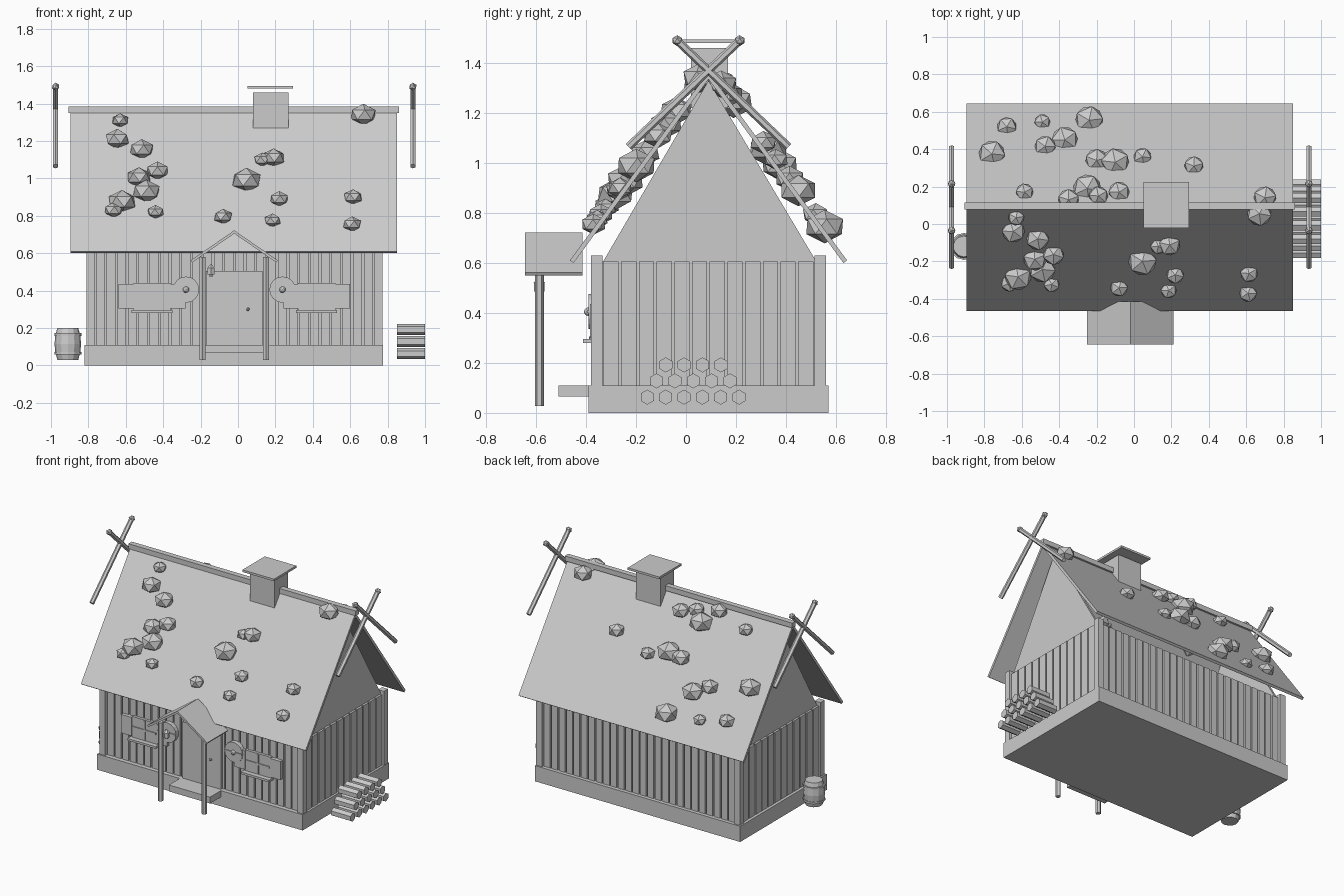
import bpy, bmesh, math, random
from mathutils import Vector, Matrix

if "Cube" in bpy.data.objects:
    bpy.data.objects.remove(bpy.data.objects["Cube"])

random.seed(4)
CX, CY = -0.02, 0.09          # centre lines of the house


def add(name, bm):
    bmesh.ops.recalc_face_normals(bm, faces=bm.faces[:])
    me = bpy.data.meshes.new(name)
    bm.to_mesh(me)
    bm.free()
    ob = bpy.data.objects.new(name, me)
    bpy.context.collection.objects.link(ob)
    return ob


def boxes(name, items):
    """Each item is (x0, x1, y0, y1, z0, z1)."""
    bm = bmesh.new()
    for x0, x1, y0, y1, z0, z1 in items:
        m = Matrix.Translation(((x0 + x1) / 2, (y0 + y1) / 2, (z0 + z1) / 2))
        bmesh.ops.create_cube(bm, size=1, matrix=m @ Matrix.Diagonal((x1 - x0, y1 - y0, z1 - z0, 1)))
    return add(name, bm)


def rod(bm, a, b, r, n=6, r2=None, spin=0.0):
    a, b = Vector(a), Vector(b)
    d = b - a
    m = Matrix.Translation((a + b) / 2) @ d.to_track_quat('Z', 'Y').to_matrix().to_4x4() @ Matrix.Rotation(spin, 4, 'Z')
    bmesh.ops.create_cone(bm, cap_ends=True, segments=n, radius1=r, radius2=r if r2 is None else r2,
                          depth=d.length, matrix=m)


def prism(name, profile, axis, lo, hi):
    """Extrude a 2D profile along x (profile = y,z) or y (profile = x,z)."""
    bm = bmesh.new()
    pt = (lambda p, t: (t, p[0], p[1])) if axis == 'x' else (lambda p, t: (p[0], t, p[1]))
    f = bm.faces.new([bm.verts.new(pt(p, lo)) for p in profile])
    ext = bmesh.ops.extrude_face_region(bm, geom=[f])
    shift = (hi - lo, 0, 0) if axis == 'x' else (0, hi - lo, 0)
    bmesh.ops.translate(bm, vec=shift, verts=[v for v in ext['geom'] if isinstance(v, bmesh.types.BMVert)])
    return add(name, bm)


# foundation, wall core and corner posts
boxes("foundation", [(-0.82, 0.775, -0.39, 0.57, 0, 0.11)])
boxes("wall_core", [(-0.785, 0.745, -0.345, 0.53, 0.1, 0.605)])
boxes("corner_posts", [(x, x + 0.045, y, y + 0.045, 0.11, 0.63) for x in (-0.81, 0.727) for y in (-0.38, 0.515)])

# vertical wall planks with narrow gaps
planks = []
n, w = 26, 1.49 / 26
for i in range(n):
    x = -0.765 + i * w
    planks += [(x + 0.005, x + w - 0.005, y, y + 0.02, 0.11, 0.605) for y in (-0.36, 0.525)]
n, w = 12, 0.85 / 12
for i in range(n):
    y = -0.335 + i * w
    planks += [(x, x + 0.02, y + 0.005, y + w - 0.005, 0.11, 0.605) for x in (-0.8, 0.74)]
boxes("wall_planks", planks)

# gables, main roof, ridge beam
for nm, x in (("gable_left", -0.785), ("gable_right", 0.725)):
    prism(nm, [(-0.335, 0.6), (0.525, 0.6), (CY, 1.33)], 'x', x, x + 0.02)
for nm, s in (("roof_front", -1), ("roof_back", 1)):
    prism(nm, [(CY, 1.365), (CY + s * 0.555, 0.61), (CY + s * 0.54, 0.6), (CY, 1.335)], 'x', -0.895, 0.85)
boxes("ridge_beam", [(-0.905, 0.86, 0.077, 0.115, 1.35, 1.385)])

# crossed gable beams with knobs
bm = bmesh.new()
for x in (-0.975, 0.935):
    for s in (-1, 1):
        top = Vector((x, CY - s * 0.125, 1.49))
        rod(bm, (x, CY + s * 0.32, 1.065), top, 0.016)
        bmesh.ops.create_icosphere(bm, subdivisions=1, radius=0.022, matrix=Matrix.Translation(top))
add("crossed_beams", bm)

# chimney and its raised cap
boxes("chimney", [(0.08, 0.27, 0.02, 0.168, 1.22, 1.46)])
boxes("chimney_cap", [(0.05, 0.295, -0.022, 0.225, 1.48, 1.495)])

# moss clumps: front listed by (x, z, r), back by (x, y, r)
front = [(-.63, 1.31, .045), (-.645, 1.21, .065), (-.515, 1.155, .065), (-.43, 1.04, .06), (-.53, 1.005, .065),
         (-.49, .93, .075), (-.62, .875, .075), (-.665, .83, .05), (-.44, .82, .045), (.045, .99, .08),
         (.13, 1.1, .045), (.19, 1.11, .06), (.22, .89, .05), (.185, .775, .045), (-.08, .795, .05),
         (.615, .9, .05), (.61, .755, .05), (.67, 1.34, .07)]
back = [(-.68, .52, .055), (-.76, .375, .075), (-.49, .545, .045), (-.475, .415, .06), (-.37, .45, .075),
        (-.24, .555, .08), (-.2, .34, .065), (-.1, .33, .08), (.045, .36, .05), (.32, .31, .055),
        (-.585, .17, .05), (-.25, .19, .08), (-.35, .13, .06), (-.19, .15, .055), (-.08, .17, .06), (.7, .14, .065)]
slope = 1.375
clumps = [(x, CY - (1.36 - z) / slope - 0.02, z, r) for x, z, r in front]
clumps += [(x, y, 1.36 - (y - CY) * slope + 0.025, r) for x, y, r in back]
bm = bmesh.new()
for x, y, z, r in clumps:
    m = Matrix.Translation((x, y, min(z, 1.34))) @ Matrix.Diagonal((1, 1, 0.8, 1)) @ Matrix.Rotation(random.uniform(0, 6), 4, 'Z')
    bmesh.ops.create_icosphere(bm, subdivisions=1, radius=r * 1.05, matrix=m)
add("moss_clumps", bm)

# door, handle and step
boxes("door", [(-0.17, 0.13, -0.375, -0.34, 0.07, 0.505)])
bm = bmesh.new()
bmesh.ops.create_icosphere(bm, subdivisions=1, radius=0.01, matrix=Matrix.Translation((0.053, -0.38, 0.3)))
add("door_handle", bm)
boxes("door_step", [(-0.18, 0.14, -0.51, -0.39, 0.065, 0.11)])

# porch roof and posts
for nm, s in (("porch_roof_left", -1), ("porch_roof_right", 1)):
    prism(nm, [(CX, 0.722), (CX + s * 0.232, 0.562), (CX + s * 0.225, 0.55), (CX, 0.705)], 'y', -0.645, -0.415)
bm = bmesh.new()
for s in (-1, 1):
    rod(bm, (CX + s * 0.17, -0.587, 0.028), (CX + s * 0.17, -0.587, 0.58), 0.018)
add("porch_posts", bm)

# hanging lantern
bm = bmesh.new()
rod(bm, (-0.145, -0.587, 0.485), (-0.145, -0.587, 0.52), 0.021)
rod(bm, (-0.145, -0.587, 0.52), (-0.145, -0.587, 0.54), 0.024, r2=0.004)
rod(bm, (-0.145, -0.587, 0.475), (-0.145, -0.587, 0.485), 0.012)
add("lantern", bm)

# windows with shutters, sills and hinge straps
for nm, s in (("left", -1), ("right", 1)):
    c = CX + s * 0.44
    boxes("window_frame_" + nm, [(c - 0.1, c + 0.1, -0.378, -0.345, 0.295, 0.44)])
    boxes("window_bars_" + nm, [(c - 0.006, c + 0.006, -0.385, -0.37, 0.3, 0.435),
                                (c - 0.09, c + 0.09, -0.385, -0.37, 0.362, 0.374)])
    boxes("window_sill_" + nm, [(c - 0.11, c + 0.11, -0.412, -0.345, 0.28, 0.295)])
    boxes("shutters_" + nm, [(c + t * 0.138 - 0.04, c + t * 0.138 + 0.04, -0.385, -0.35, 0.305, 0.435) for t in (-1, 1)])

# round shields with boss and crossbar
for nm, s in (("left", -1), ("right", 1)):
    c = CX + s * 0.258
    bm = bmesh.new()
    rod(bm, (c, -0.355, 0.405), (c, -0.39, 0.405), 0.07, 16)
    add("shield_" + nm, bm)
    bm = bmesh.new()
    bmesh.ops.create_icosphere(bm, subdivisions=2, radius=0.017, matrix=Matrix.Translation((c, -0.392, 0.405)))
    add("shield_boss_" + nm, bm)
    boxes("shield_bar_" + nm, [(c - 0.068, c + 0.068, -0.396, -0.385, 0.4, 0.41)])

# barrel: stacked cone rings plus two hoops
BX, BY = -0.91, -0.12
bm = bmesh.new()
rings = [(0.03, 0.056), (0.072, 0.067), (0.115, 0.071), (0.158, 0.067), (0.2, 0.056)]
loops = [[bm.verts.new((BX + r * math.cos(a * math.pi / 6), BY + r * math.sin(a * math.pi / 6), z))
          for a in range(12)] for z, r in rings]
for lo, hi in zip(loops, loops[1:]):
    for i in range(12):
        bm.faces.new((lo[i], lo[(i + 1) % 12], hi[(i + 1) % 12], hi[i]))
bm.faces.new(loops[0])
bm.faces.new(loops[-1])
add("barrel", bm)
bm = bmesh.new()
for z in (0.065, 0.165):
    rod(bm, (BX, BY, z - 0.007), (BX, BY, z + 0.007), 0.072, 12)
add("barrel_hoops", bm)

# stacked firewood
bm = bmesh.new()
for row, (count, z) in enumerate(((6, 0.063), (5, 0.128), (4, 0.192))):
    for i in range(count):
        y = -0.155 + row * 0.037 + i * 0.0735
        rod(bm, (0.85, y, z), (1.0, y, z), 0.03)
add("firewood_stack", bm)
